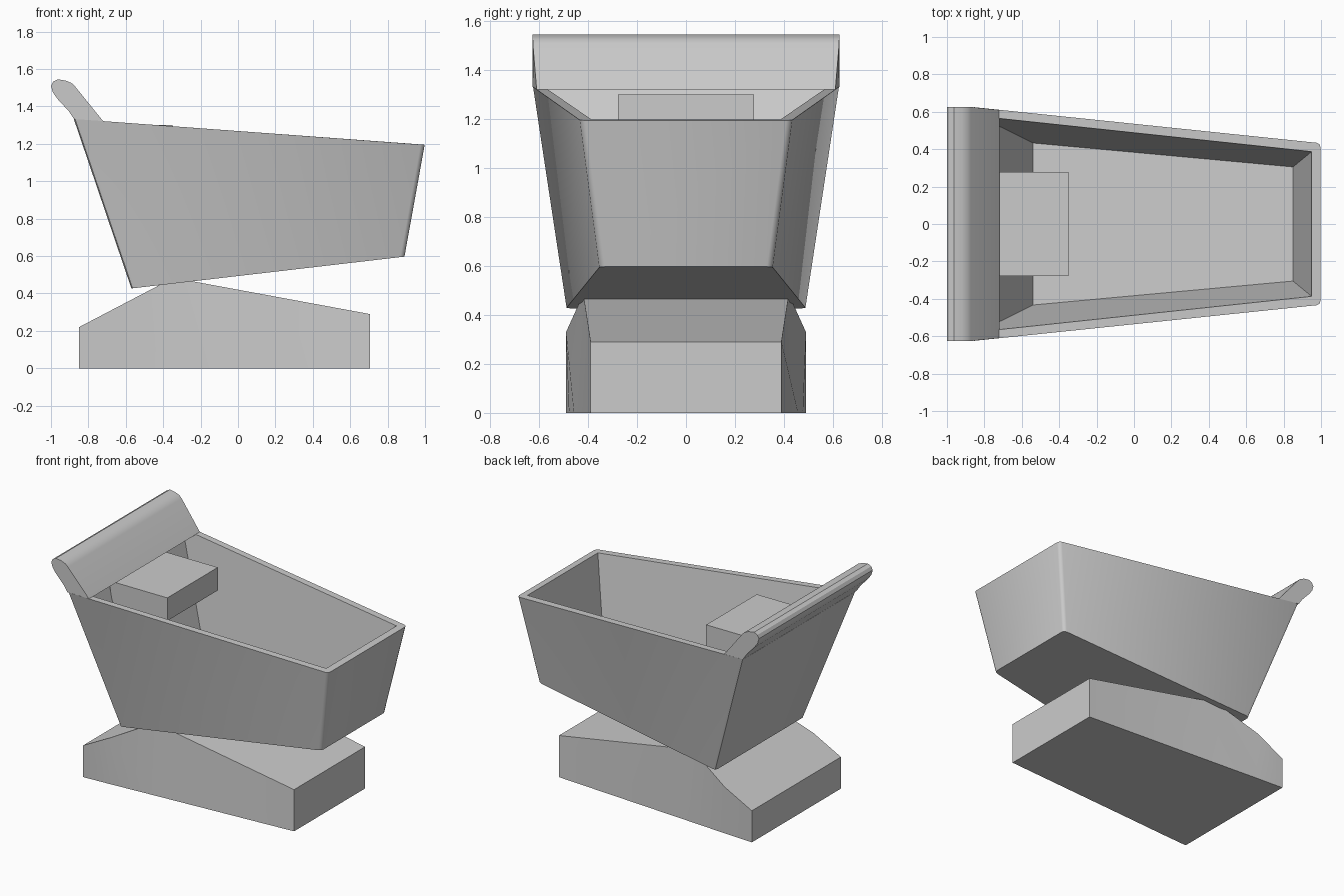
import bpy, bmesh

if "Cube" in bpy.data.objects:
    bpy.data.objects.remove(bpy.data.objects["Cube"])


def finish(bm, name, angle=0.52):
    bmesh.ops.recalc_face_normals(bm, faces=bm.faces)
    mesh = bpy.data.meshes.new(name)
    bm.to_mesh(mesh)
    bm.free()
    ob = bpy.data.objects.new(name, mesh)
    bpy.context.collection.objects.link(ob)
    bpy.ops.object.select_all(action='DESELECT')
    ob.select_set(True)
    bpy.context.view_layer.objects.active = ob
    bpy.ops.object.shade_smooth_by_angle(angle=angle)
    return ob


def ring(bm, back, front):
    """Four corners from (x, half width, z) at the back and front."""
    (xb, yb, zb), (xf, yf, zf) = back, front
    pts = [(xb, -yb, zb), (xf, -yf, zf), (xf, yf, zf), (xb, yb, zb)]
    return [bm.verts.new(p) for p in pts]


def bridge(bm, a, b):
    n = len(a)
    for i in range(n):
        j = (i + 1) % n
        bm.faces.new((a[i], a[j], b[j], b[i]))


# Basket: tapered open tub with wall thickness
bm = bmesh.new()
outer_low = ring(bm, (-0.57, 0.49, 0.427), (0.89, 0.352, 0.597))
outer_top = ring(bm, (-0.878, 0.627, 1.333), (0.998, 0.432, 1.195))
inner_top = ring(bm, (-0.828, 0.576, 1.329), (0.95, 0.387, 1.199))
inner_low = ring(bm, (-0.54, 0.433, 0.482), (0.85, 0.305, 0.645))
for a, b in ((outer_low, outer_top), (outer_top, inner_top), (inner_top, inner_low)):
    bridge(bm, a, b)
bm.faces.new(outer_low)
bm.faces.new(inner_low)
corners = [bm.edges.get(pair) for pair in zip(outer_low, outer_top)]
bmesh.ops.bevel(bm, geom=corners, offset=0.022, segments=2, profile=0.5,
                affect='EDGES')
finish(bm, "basket", 0.8)

# Push handle: rounded profile spanning the back rim
profile = [(-0.72, 1.32), (-0.876, 1.332), (-0.905, 1.375), (-0.965, 1.44),
           (-0.99, 1.475), (-1.0, 1.51), (-0.988, 1.532), (-0.963, 1.545),
           (-0.92, 1.538), (-0.89, 1.525), (-0.872, 1.508)]
bm = bmesh.new()
sides = []
for s in (-1, 1):
    sides.append([bm.verts.new((x, s * (0.626 - 0.104 * max(0, x + 0.876)), z))
                  for x, z in profile])
bridge(bm, *sides)
for s in sides:
    bm.faces.new(s)
finish(bm, "push_handle")

# Child seat: plain block against the back wall
bm = bmesh.new()
seat_low = ring(bm, (-0.77, 0.278, 1.14), (-0.35, 0.278, 1.14))
seat_top = ring(bm, (-0.80, 0.278, 1.30), (-0.35, 0.278, 1.30))
bridge(bm, seat_low, seat_top)
bm.faces.new(seat_low)
bm.faces.new(seat_top)
finish(bm, "child_seat")

# Base: lofted sections (x, lower half width, upper half width, height)
sections = [(-0.85, 0.49, 0.49, 0.22), (-0.64, 0.478, 0.49, 0.33),
            (-0.345, 0.458, 0.42, 0.484), (0.705, 0.39, 0.39, 0.29)]
bm = bmesh.new()
loops = []
for x, low, up, h in sections:
    loops.append([bm.verts.new(p) for p in
                  ((x, -low, 0), (x, low, 0), (x, up, h), (x, -up, h))])
for a, b in zip(loops, loops[1:]):
    bridge(bm, a, b)
bm.faces.new(loops[0])
bm.faces.new(loops[-1])
finish(bm, "base")
